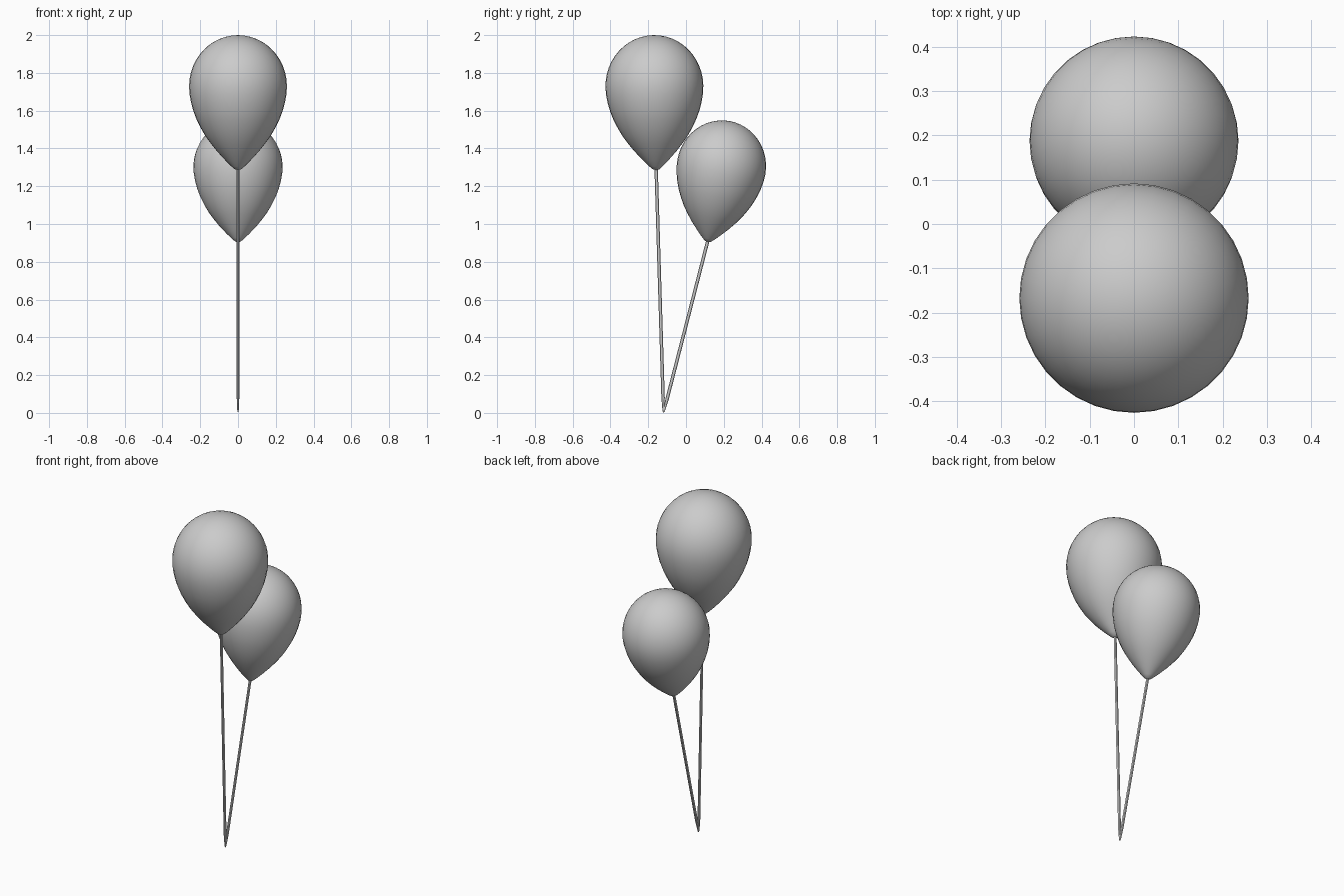
import bpy, bmesh, math
from mathutils import Vector, Matrix

if "Cube" in bpy.data.objects:
    bpy.data.objects.remove(bpy.data.objects["Cube"])


def lathe(name, profile, segs, base, direction, scale=(1, 1, 1), smooth=True):
    """Spin (radius, height) points around a local axis, then aim it along direction."""
    bm = bmesh.new()
    verts = [bm.verts.new((r, 0, h)) for r, h in profile]
    edges = [bm.edges.new(p) for p in zip(verts, verts[1:])]
    bmesh.ops.spin(bm, geom=verts + edges, cent=(0, 0, 0), axis=(0, 0, 1),
                   angle=math.tau, steps=segs, use_duplicate=False)
    bmesh.ops.remove_doubles(bm, verts=bm.verts, dist=0.0005)
    bmesh.ops.recalc_face_normals(bm, faces=bm.faces)
    tilt = Vector((0, 0, 1)).rotation_difference(Vector(direction)).to_matrix().to_4x4()
    bm.transform(Matrix.Translation(base) @ tilt @ Matrix.Diagonal((*scale, 1)))
    mesh = bpy.data.meshes.new(name)
    bm.to_mesh(mesh)
    bm.free()
    for p in mesh.polygons:
        p.use_smooth = smooth
    obj = bpy.data.objects.new(name, mesh)
    bpy.context.collection.objects.link(obj)
    return obj


# Teardrop profile: pointed lower half, elliptical dome
balloon = [(0, 0), (0.016, 0.004), (0.035, 0.020), (0.068, 0.053), (0.111, 0.10),
           (0.143, 0.14), (0.172, 0.18), (0.198, 0.225), (0.220, 0.27),
           (0.237, 0.315), (0.249, 0.36), (0.257, 0.405)]
for i in range(13):
    a = math.pi / 2 * i / 12
    balloon.append((0.259 * math.cos(a), 0.445 + 0.270 * math.sin(a)))

# Balloons: tip position, lean angle towards +y, scale
knot = Vector((0, -0.119, 0.0))
for label, tip, lean, s in (("tall", (0, -0.158, 1.285), -1.2, 1.0),
                            ("short", (0, 0.115, 0.904), 10.3, 0.911)):
    a = math.radians(lean)
    axis = Vector((0, math.sin(a), math.cos(a)))
    lathe(label + "_balloon", balloon, 36, Vector(tip), axis, (s, s, s))

    # String from the shared knot, running slightly into the balloon
    end = Vector(tip) + axis * 0.02
    length = (end - knot).length
    string = [(0, 0), (0.005, 0.01), (0.009, 0.08), (0.009, length), (0, length)]
    lathe(label + "_string", string, 8, knot, end - knot, (0.75, 1, 1), False)
